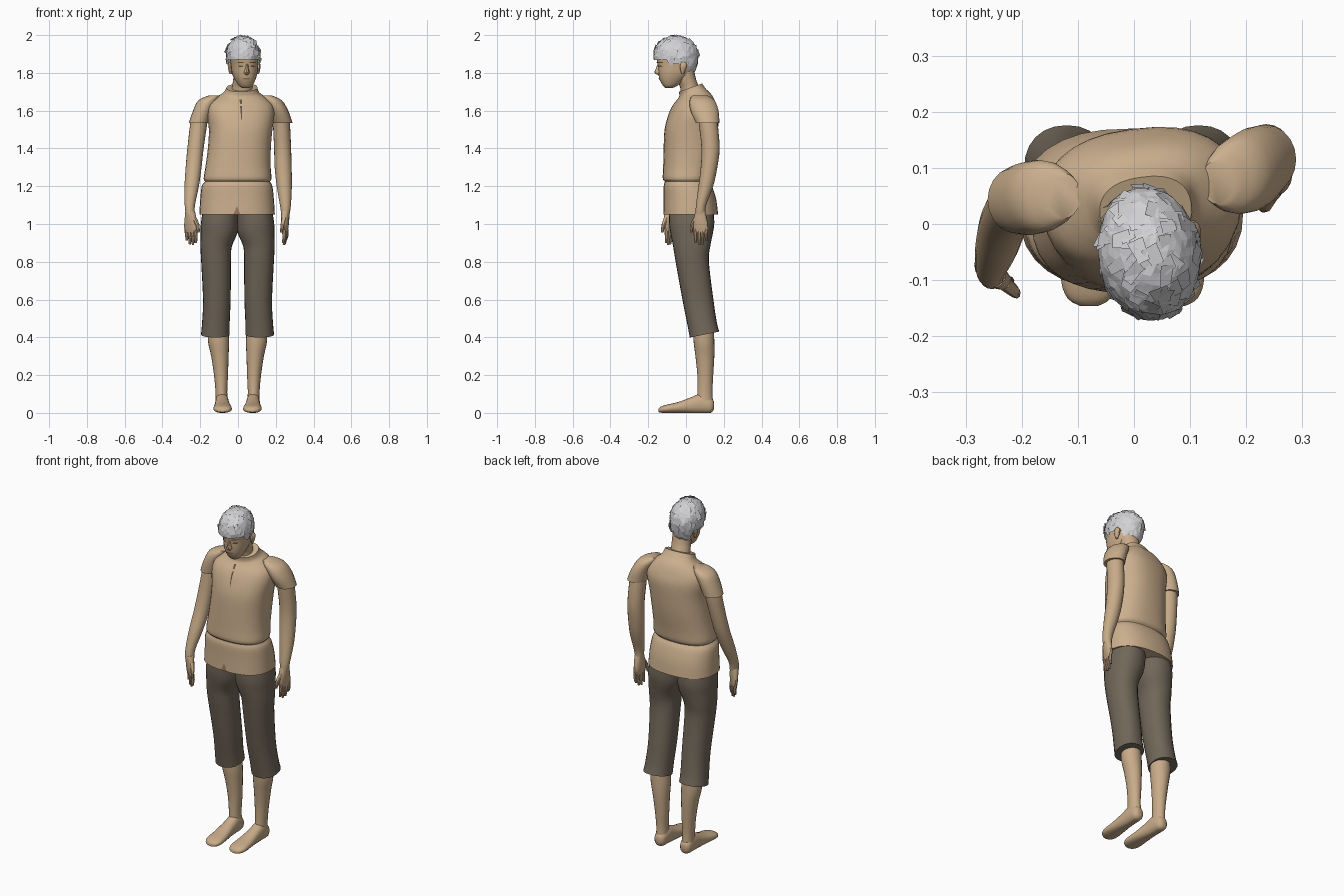
import bpy, bmesh, math, random
from mathutils import Vector, Matrix
from mathutils.bvhtree import BVHTree

random.seed(4)


def material(name, rgb):
    m = bpy.data.materials.new(name)
    m.diffuse_color = (*rgb, 1)
    return m


SKIN = material("skin_tan", (0.58, 0.41, 0.25))
SHIRT = material("shirt_tan", (0.60, 0.43, 0.27))
PANTS = material("trouser_brown", (0.165, 0.135, 0.10))
HAIR = material("hair_silver", (0.64, 0.64, 0.66))
DARK = material("eye_dark", (0.12, 0.085, 0.055))
LIP = material("lip_brown", (0.33, 0.19, 0.12))


def finish(name, bm, mat):
    me = bpy.data.meshes.new(name)
    bm.to_mesh(me)
    bm.free()
    me.materials.append(mat)
    ob = bpy.data.objects.new(name, me)
    bpy.context.collection.objects.link(ob)
    return ob


def catmull(a, b, c, d, t):
    return [0.5 * (2 * q + (r - p) * t + (2 * p - 5 * q + 4 * r - s) * t * t
                   + (3 * q - p - 3 * r + s) * t ** 3) for p, q, r, s in zip(a, b, c, d)]


def loft(name, rings, mat, n=20, power=2.0, axis="z", steps=3):
    """Skin over elliptical rings: (x, y, z, radius_a, radius_b, yaw degrees, tilt)."""
    rings = [list(r) + [0] * (7 - len(r)) for r in rings]
    path = []
    for i in range(len(rings) - 1):
        quad = [rings[max(i - 1, 0)], rings[i], rings[i + 1], rings[min(i + 2, len(rings) - 1)]]
        path += [catmull(*quad, k / steps) for k in range(steps)]
    path.append(rings[-1])
    bm = bmesh.new()
    loops = []
    for x, y, z, ra, rb, yaw, tilt in path:
        loop = []
        for k in range(n):
            t = 2 * math.pi * k / n
            c, s = math.cos(t), math.sin(t)
            u = math.copysign(abs(c) ** (2 / power), c) * ra
            v = math.copysign(abs(s) ** (2 / power), s) * rb
            if axis == "y":
                co = (x + u, y, max(z + v, 0))
            else:
                a = math.radians(yaw)
                dx, dy = u * math.cos(a) - v * math.sin(a), u * math.sin(a) + v * math.cos(a)
                co = (x + dx, y + dy, z + tilt * dy)
            loop.append(bm.verts.new(co))
        loops.append(loop)
    for a, b in zip(loops, loops[1:]):
        for k in range(n):
            bm.faces.new((a[k], a[(k + 1) % n], b[(k + 1) % n], b[k]))
    bm.faces.new(loops[0])
    bm.faces.new(loops[-1])
    bmesh.ops.recalc_face_normals(bm, faces=bm.faces)
    return finish(name, bm, mat)


def decal(name, target, rows, mat, lift=0.003):
    """Thin strip laid on the front of a part; rows are (x_left, x_right, z)."""
    tree = BVHTree.FromPolygons([v.co for v in target.data.vertices],
                                [p.vertices[:] for p in target.data.polygons])
    bm = bmesh.new()
    prev = None
    for xl, xr, z in rows:
        row = []
        for k in range(4):
            x = xl + (xr - xl) * k / 3
            hit = tree.ray_cast(Vector((x, -1, z)), Vector((0, 1, 0)))[0]
            row.append(bm.verts.new((x, (hit.y if hit else 0) - lift, z)))
        if prev:
            for k in range(3):
                bm.faces.new((prev[k], prev[k + 1], row[k + 1], row[k]))
        prev = row
    bmesh.ops.recalc_face_normals(bm, faces=bm.faces)
    for f in bm.faces:
        f.normal_update()
        if f.normal.y > 0:
            f.normal_flip()
    return finish(name, bm, mat)


# Shirt: gathered waist, rounded upper back, shoulders turned slightly
shirt = loft("shirt", [
    (-.005, .025, 1.05, .200, .145), (-.005, .021, 1.13, .195, .139),
    (-.005, .010, 1.20, .187, .128), (-.003, .005, 1.225, .172, .117),
    (-.002, .005, 1.24, .180, .128), (0, .010, 1.30, .173, .131, 2),
    (.007, .020, 1.40, .167, .138, 4), (.014, .028, 1.50, .168, .140, 6),
    (.014, .040, 1.58, .178, .130, 8), (.014, .046, 1.63, .170, .112, 8),
    (.015, .046, 1.67, .130, .090, 8, .12), (.018, .036, 1.695, .094, .070, 8, .25),
    (.021, .024, 1.722, .082, .060, 8, .35)], SHIRT, 32, 2.4)
decal("neck_slit", shirt, [(.008, .020, 1.66), (.013, .021, 1.60), (.018, .021, 1.55)], DARK)
decal("hem_notch", shirt, [(-.026, .012, 1.052), (-.016, .004, 1.07), (-.008, -.004, 1.092)], LIP)

# Sleeves
loft("left_sleeve", [
    (-.125, .050, 1.680, .030, .040), (-.158, .050, 1.655, .052, .062),
    (-.186, .046, 1.600, .052, .066), (-.208, .043, 1.535, .053, .060)], SHIRT)
loft("right_sleeve", [
    (.150, .075, 1.680, .030, .040), (.180, .085, 1.655, .052, .066),
    (.212, .098, 1.600, .054, .074), (.234, .115, 1.535, .055, .062)], SHIRT)

# Arms
loft("left_arm", [
    (-.195, .045, 1.60, .042, .048), (-.208, .042, 1.53, .045, .048), (-.225, .020, 1.40, .043, .044),
    (-.235, -.005, 1.30, .042, .042), (-.245, -.042, 1.20, .038, .038),
    (-.255, -.080, 1.10, .027, .028), (-.253, -.090, 1.05, .024, .026)], SKIN)
loft("right_arm", [
    (.222, .108, 1.60, .042, .048), (.230, .118, 1.53, .045, .050), (.236, .130, 1.40, .045, .048),
    (.239, .122, 1.30, .045, .044), (.245, .105, 1.20, .040, .039),
    (.251, .080, 1.10, .029, .027), (.251, .076, 1.05, .022, .026)], SKIN)


def hand(side, x, y, yaw, lean):
    """Palm, four fingers and a thumb hanging from the wrist; the thumb is on local -y."""
    a = math.radians(yaw)

    def at(u, v, z):
        return (x + lean * (1.06 - z) + u * math.cos(a) - v * math.sin(a),
                y + u * math.sin(a) + v * math.cos(a), z)
    loft(side + "_palm", [(*at(0, 0, 1.07), .021, .025, yaw), (*at(0, 0, 1.03), .020, .035, yaw),
                          (*at(0, .002, .985), .016, .040, yaw), (*at(0, .003, .955), .010, .037, yaw)],
         SKIN, 14, 2.4)
    for i, tip in enumerate((.900, .888, .892, .912)):
        v = -.026 + .0195 * i
        loft(f"{side}_finger_{i + 1}", [(*at(0, v, .975), .011, .010, yaw), (*at(.003, v, .935), .010, .009, yaw),
                                        (*at(-.002, v, tip), .006, .006, yaw)], SKIN, 8, 2, "z", 2)
    loft(side + "_thumb", [(*at(0, -.022, 1.035), .014, .014, yaw), (*at(-.004, -.045, .995), .011, .011, yaw),
                           (*at(-.008, -.051, .955), .007, .007, yaw)], SKIN, 8, 2, "z", 2)


hand("left", -.253, -.090, 55, .06)
hand("right", .251, .076, -12, -.03)

# Trouser legs, calves and feet, mirrored
for side, s, dx in (("left", 1, 0), ("right", -1, -.005)):
    def mir(rings):
        return [(s * r[0] + dx, *r[1:]) for r in rings]
    loft(side + "_trouser_leg", mir([
        (-.088, .028, 1.10, .092, .115), (-.097, .030, 1.01, .099, .120), (-.101, .030, .95, .097, .112),
        (-.116, .030, .88, .083, .098), (-.116, .033, .80, .079, .088), (-.112, .063, .60, .073, .082),
        (-.117, .084, .48, .073, .079), (-.120, .098, .415, .076, .078, 0, .2)]), PANTS, 24, 2.2)
    loft(side + "_calf", mir([
        (-.105, .092, .47, .052, .054), (-.103, .095, .38, .056, .055), (-.096, .100, .30, .046, .050),
        (-.090, .102, .20, .037, .042), (-.088, .100, .11, .031, .040), (-.086, .100, .05, .033, .044)]), SKIN)
    loft(side + "_foot", mir([
        (-.086, .147, .040, .018, .022), (-.086, .130, .040, .032, .040), (-.085, .080, .050, .036, .052),
        (-.084, .030, .041, .038, .043), (-.082, -.040, .029, .045, .029), (-.081, -.100, .022, .049, .022),
        (-.080, -.133, .017, .038, .016), (-.080, -.146, .013, .016, .008)]), SKIN, 20, 2.3, "y")

# Neck and forward-leaning head
loft("neck", [(.020, .026, 1.66, .062, .055), (.022, .020, 1.72, .055, .050),
              (.028, .000, 1.77, .053, .052), (.030, -.015, 1.83, .055, .055)], SKIN)
head = loft("head", [
    (.042, -.090, 1.720, .018, .018, 9), (.041, -.084, 1.732, .036, .038, 9),
    (.038, -.072, 1.765, .054, .068, 9), (.035, -.056, 1.80, .066, .091, 9),
    (.034, -.052, 1.84, .070, .098, 9), (.032, -.052, 1.89, .074, .106, 9),
    (.030, -.052, 1.94, .066, .095, 9), (.028, -.052, 1.975, .035, .055, 9)], SKIN, 28, 2.2)
loft("nose", [(.046, -.142, 1.790, .008, .010, 9), (.046, -.147, 1.802, .015, .020, 9),
              (.047, -.143, 1.825, .009, .016, 9), (.047, -.140, 1.850, .007, .010, 9)], SKIN, 10)
for i, ex in enumerate((.014, .078)):
    decal(f"eye_{i + 1}", head, [(ex - .008, ex + .008, 1.831), (ex - .013, ex + .013, 1.835),
                                 (ex - .008, ex + .008, 1.840)], DARK)
    decal(f"brow_{i + 1}", head, [(ex - .017, ex + .017, 1.853), (ex - .014, ex + .014, 1.858)], DARK)
decal("mouth", head, [(.032, .058, 1.764), (.022, .066, 1.769), (.034, .056, 1.774)], LIP)
for i, (x, y) in enumerate(((-.040, -.030), (.106, -.018))):
    loft(f"ear_{i + 1}", [(x, y, 1.795, .005, .006, 9), (x, y + .002, 1.815, .011, .014, 9),
                          (x, y + .005, 1.84, .014, .020, 9), (x, y + .005, 1.858, .006, .010, 9)], SKIN, 10)

# Hair: choppy shell trimmed along the hairline, covered with flat locks
CENTRE, TURN = Vector((.026, -.053, 1.89)), Matrix.Rotation(math.radians(9), 3, "Z")


def scalp(d, grow=1.0):
    return CENTRE + TURN @ Vector((d.x * .090, d.y * .120, d.z * (.106 if d.z > 0 else .15))) * grow


def hairline(y):
    if y < -.10:
        return 1.875
    return 1.845 if y < .005 else 1.79


bm = bmesh.new()
bmesh.ops.create_icosphere(bm, subdivisions=4, radius=1)
for v in bm.verts:
    v.co = scalp(v.co.normalized(), random.uniform(.98, 1.015))
bmesh.ops.delete(bm, geom=[f for f in bm.faces if f.calc_center_median().z
                           < hairline(f.calc_center_median().y)], context="FACES")
for i in range(110):
    d = Vector((random.gauss(0, 1), random.gauss(0, 1), random.gauss(.4, .8))).normalized()
    p = scalp(d, 1.012)
    if p.z < hairline(p.y) + .015:
        continue
    side = d.cross(Vector((random.uniform(-.4, .4), .3, 1))).normalized()
    down = d.cross(side).normalized()
    w, h = random.uniform(.010, .018), random.uniform(.012, .022)
    quad = [p + side * w * a + down * h * b + d * random.uniform(-.005, .004)
            for a, b in ((-1, -1), (1, -1), (.7, 1), (-.7, 1))]
    f = bm.faces.new([bm.verts.new(q) for q in quad])
    f.normal_update()
    if f.normal.dot(d) < 0:
        f.normal_flip()
hair = finish("hair", bm, HAIR)

# Smooth shading with crisp hems
for ob in bpy.context.collection.objects:
    ob.select_set(ob is not hair)
bpy.context.view_layer.objects.active = shirt
bpy.ops.object.shade_smooth_by_angle(angle=math.radians(40))
